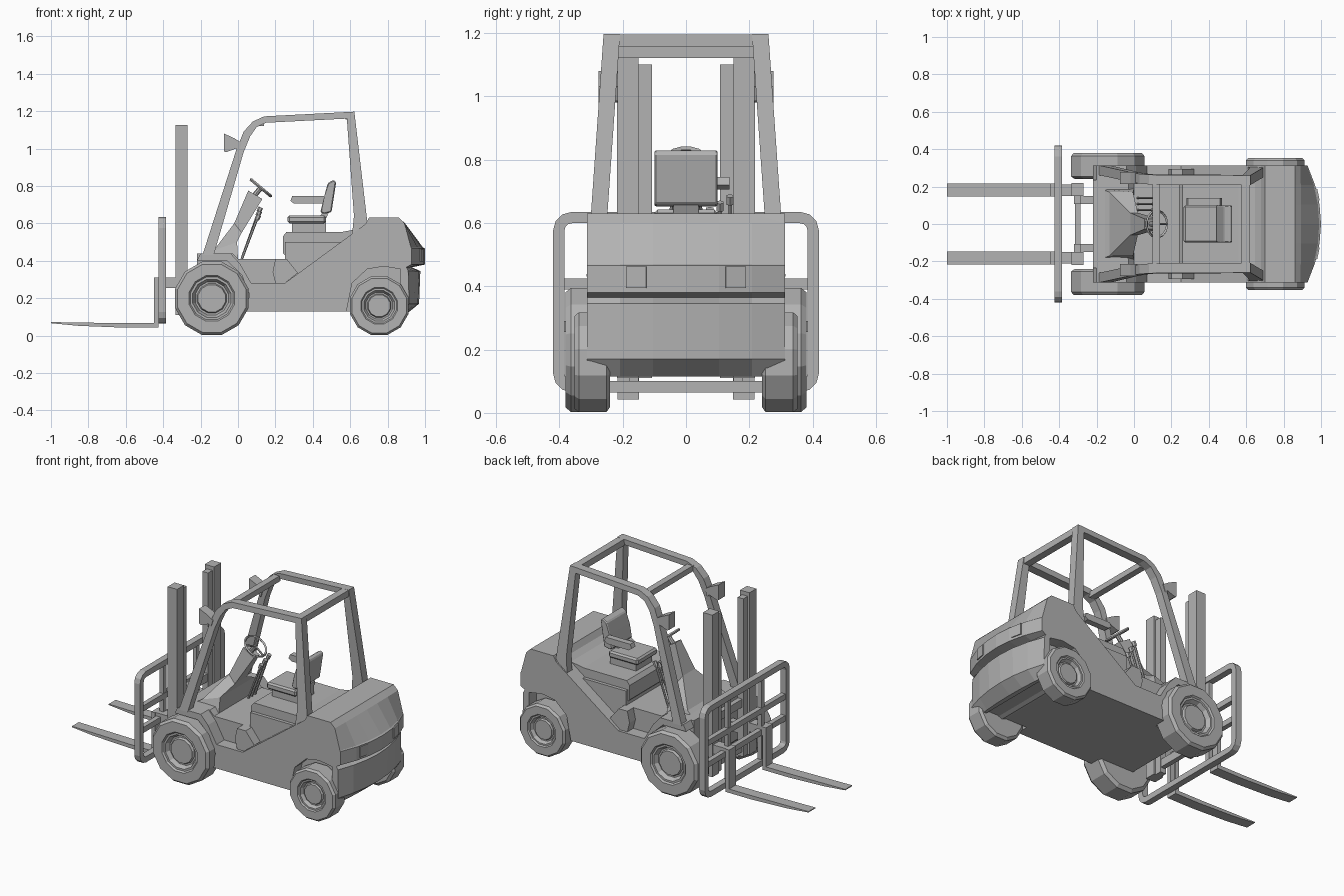
import bpy, bmesh, math
from mathutils import Vector, Matrix

if "Cube" in bpy.data.objects:
    bpy.data.objects.remove(bpy.data.objects["Cube"])

grey = bpy.data.materials.new("plain_grey")
grey.diffuse_color = (0.45, 0.45, 0.45, 1)
grey.use_nodes = True
grey.node_tree.nodes["Principled BSDF"].inputs["Base Color"].default_value = grey.diffuse_color


def finish(name, bm):
    bmesh.ops.recalc_face_normals(bm, faces=bm.faces)
    me = bpy.data.meshes.new(name)
    bm.to_mesh(me)
    bm.free()
    me.materials.append(grey)
    ob = bpy.data.objects.new(name, me)
    bpy.context.collection.objects.link(ob)
    return ob


def prism(name, pts, y0, y1, mirror=False, lean=None, bevel=0):
    """Extrude an (x, z) outline from y0 to y1; lean(z) shifts y; mirror adds the other side."""
    bm = bmesh.new()
    for s in ((1, -1) if mirror else (1,)):
        a, b = [[bm.verts.new((x, s * (y + (lean(z) if lean else 0)), z)) for x, z in pts]
                for y in (y0, y1)]
        bm.faces.new(a)
        bm.faces.new(b[::-1])
        for i in range(len(pts)):
            j = (i + 1) % len(pts)
            bm.faces.new((a[i], a[j], b[j], b[i]))
    if bevel:
        bmesh.ops.bevel(bm, geom=bm.edges[:], offset=bevel, segments=1, affect='EDGES')
    return finish(name, bm)


def box(name, x0, x1, y0, y1, z0, z1, mirror=False, bevel=0):
    return prism(name, [(x0, z0), (x1, z0), (x1, z1), (x0, z1)], y0, y1, mirror, None, bevel)


def rod(name, a, b, r, sides=8, r2=None):
    a, b = Vector(a), Vector(b)
    bm = bmesh.new()
    m = Matrix.Translation((a + b) / 2) @ (b - a).to_track_quat('Z', 'Y').to_matrix().to_4x4()
    bmesh.ops.create_cone(bm, cap_ends=True, segments=sides, radius1=r,
                          radius2=r if r2 is None else r2, depth=(b - a).length, matrix=m)
    return finish(name, bm)


def lathe(name, rings, n, centre, axis, closed=False):
    """Revolve (radius, offset along axis) rings about an axis."""
    m = Matrix.Translation(centre) @ Vector(axis).to_track_quat('Z', 'Y').to_matrix().to_4x4()
    bm = bmesh.new()
    loops = [[bm.verts.new(m @ Vector((r * math.cos(t), r * math.sin(t), h)))
              for t in [2 * math.pi * (i + .5) / n for i in range(n)]] for r, h in rings]
    count = len(loops)
    for k in range(count if closed else count - 1):
        p, q = loops[k], loops[(k + 1) % count]
        for i in range(n):
            j = (i + 1) % n
            bm.faces.new((p[i], p[j], q[j], q[i]))
    if not closed:
        bm.faces.new(loops[0])
        bm.faces.new(loops[-1])
    return finish(name, bm)


# Wheels: chamfered tyre with stepped rim and hub
def wheels(name, x, R, y0, y1):
    w = y1 - y0
    for s in (1, -1):
        rings = [(R * .9, 0), (R, w * .1), (R, w * .88), (R * .93, w), (R * .62, w),
                 (R * .58, w * .93), (R * .52, w * .93), (R * .45, w * .75), (R * .4, w * .75),
                 (R * .37, w * .85)]
        lathe(f"{name}_{'left' if s > 0 else 'right'}", rings, 12, (x, s * y0, R * .98), (0, s, 0))


wheels("front_wheel", -.14, .203, .24, .38)
wheels("rear_wheel", .755, .163, .24, .352)
rod("front_axle", (-.14, -.26, .2), (-.14, .26, .2), .05)
rod("rear_axle", (.755, -.26, .16), (.755, .26, .16), .04)

# Body sides with fenders, low step and wheel arches
prism("body_side", [(-.22, .4), (-.2, .44), (-.04, .44), (.01, .385), (.07, .28), (.25, .28),
                    (.68, .595), (.7, .63), (.86, .63), (.89, .6), (.92, .47), (.92, .38),
                    (.87, .355), (.78, .37), (.69, .355), (.61, .28), (.58, .13), (.04, .13),
                    (.062, .22), (.02, .325), (-.06, .4)], .235, .312, True)
# Inner chassis, floor and engine cover
prism("chassis", [(-.22, .16), (-.19, .13), (.86, .13), (.9, .2), (.9, .5), (.25, .5),
                  (.25, .41), (0, .41), (-.03, .44), (-.22, .44)], -.236, .236)
prism("foot_step", [(.2, .28), (.25, .28), (.32, .335), (.26, .41), (.2, .41), (.185, .34)],
      .23, .295, True)
prism("engine_cover", [(.24, .44), (.26, .42), (.7, .42), (.7, .58), (.56, .555), (.26, .555),
                       (.24, .53)], -.215, .215)
prism("rear_deck", [(.25, .28), (.68, .595), (.7, .63), (.84, .63), (.84, .4), (.5, .4)], -.24, .24)

# Counterweight: bowed rear shell, rows of (z, x at sides, x at middle)
rows = [(.63, .86, .86), (.6, .89, .893), (.47, .925, .99), (.465, .928, 1.0), (.38, .928, 1.0),
        (.365, .9, .93), (.345, .91, .975), (.17, .915, .968), (.115, .88, .9)]
ys = [-.312 + .104 * i for i in range(7)]
bm = bmesh.new()
shell = [[bm.verts.new((xm - (xm - xs) * (y / .312) ** 2, y, z)) for y in ys] for z, xs, xm in rows]
front = [[bm.verts.new((.8 if z > .37 else .87, y, z)) for y in ys] for z, _, _ in rows]
for k in range(len(rows) - 1):
    for i in range(6):
        for g in (shell, front):
            bm.faces.new((g[k][i], g[k][i + 1], g[k + 1][i + 1], g[k + 1][i]))
    for i in (0, 6):
        bm.faces.new((shell[k][i], shell[k + 1][i], front[k + 1][i], front[k][i]))
for k in (0, -1):
    for i in range(6):
        bm.faces.new((shell[k][i], shell[k][i + 1], front[k][i + 1], front[k][i]))
finish("counterweight", bm)
for s in (1, -1):
    lamp = box("rear_lamp", -.004, .004, -.032, .032, .395, .462)
    lamp.location = (.982, s * .157, 0)
    lamp.rotation_euler.z = s * .2

# Overhead guard, leaning inwards
lean = lambda z: .274 - (z - .63) * .07
prism("guard_frame", [(-.19, .43), (-.01, .99), (.03, 1.09), (.08, 1.145), (.14, 1.172),
                      (.622, 1.197), (.69, .62), (.68, .54), (.61, .54), (.62, .64),
                      (.582, 1.16), (.15, 1.138), (.1, 1.115), (.065, 1.065), (.03, .98),
                      (-.13, .43)], -.026, .026, True, lean)
box("guard_rear_bar", .575, .62, -.22, .22, 1.155, 1.195)
box("guard_front_bar", .1, .14, -.22, .22, 1.12, 1.155)
# Head lamps on the guard
prism("head_lamp", [(-.075, .985), (-.065, .98), (-.01, 1.0), (.005, .985), (.02, 1.03),
                    (-.02, 1.055), (-.075, 1.08)], .215, .277, True)

# Dashboard cowl: wide base tapering to the steering column
bm = bmesh.new()
levels = [((-.19, .42), (.0, .41), .19), ((-.13, .455), (-.005, .5), .17),
          ((-.02, .6), (.02, .55), .06), ((.055, .775), (.13, .73), .028)]
rings = [[bm.verts.new(c) for c in ((f[0], -w, f[1]), (f[0], w, f[1]), (r[0], w, r[1]), (r[0], -w, r[1]))]
         for f, r, w in levels]
for p, q in zip(rings, rings[1:]):
    for i in range(4):
        j = (i + 1) % 4
        bm.faces.new((p[i], p[j], q[j], q[i]))
bm.faces.new(rings[0])
bm.faces.new(rings[-1])
finish("dashboard", bm)

# Steering wheel
c, axis = Vector((.122, 0, .79)), Vector((.64, 0, .77))
lathe("steering_rim", [(.078, 0), (.072, .008), (.064, 0), (.072, -.008)], 16, c, axis, True)
rod("steering_column", c - axis * .06, c, .014)
for t in (90, 210, 330):
    a = math.radians(t)
    rod("steering_spoke", c, c + Vector((.77, 0, -.64)) * .07 * math.sin(a)
        + Vector((0, 1, 0)) * .07 * math.cos(a), .006, 6)

# Control levers
for i in range(3):
    y, z = .075 + .032 * i, .62 + .02 * i
    rod("lever", (.02, y, .41), (.1 + .005 * i, y, z), .007, 6)
    rod("lever_knob", (.1 + .005 * i, y, z), (.112 + .005 * i, y, z + .025), .013, 6)

# Seat
box("seat_base", .29, .47, -.08, .08, .55, .61)
box("seat_cushion", .265, .47, -.1, .1, .6, .642, bevel=.01)
prism("seat_back_support", [(.42, .61), (.46, .6), (.49, .67), (.46, .67)], -.04, .04)
prism("seat_back", [(.44, .66), (.46, .65), (.5, .66), (.525, .82), (.51, .832), (.48, .815), (.46, .74)],
      -.1, .1, bevel=.006)
prism("armrest", [(.28, .72), (.3, .705), (.45, .705), (.47, .72), (.46, .745), (.29, .745)], .1, .138)

# Mast rails
box("outer_mast", -.335, -.27, .15, .218, .11, 1.125, True)
box("inner_mast", -.322, -.283, .107, .15, .11, 1.1, True)
box("mast_bracket", -.32, -.2, .107, .15, .25, .31, True)
for z in (.14, .42):
    box("mast_cross_bar", -.315, -.285, -.16, .16, z, z + .05)

# Load backrest: rounded tubular frame with rails and uprights
bm = bmesh.new()
loops = []
for x, w in ((-.425, 0), (-.385, 0), (-.385, .036), (-.425, .036)):
    ring = []
    for sy, sz, start in ((1, 1, 0), (-1, 1, 90), (-1, -1, 180), (1, -1, 270)):
        for t in (0, 30, 60, 90):
            a = math.radians(start + t)
            ring.append(bm.verts.new((x, sy * .36 + (.06 - w) * math.cos(a),
                                      .35 + sz * .225 + (.06 - w) * math.sin(a))))
    loops.append(ring)
for k in range(4):
    p, q = loops[k], loops[(k + 1) % 4]
    for i in range(16):
        j = (i + 1) % 16
        bm.faces.new((p[i], p[j], q[j], q[i]))
finish("backrest_frame", bm)
for z in (.255, .39):
    box("backrest_rail", -.42, -.39, -.39, .39, z, z + .035)
box("backrest_upright", -.418, -.392, .15, .18, .09, .61, True)
box("carriage_link", -.44, -.33, .15, .21, .255, .31, True)

# Forks: upright shank with tapered blade
prism("fork", [(-1, .066), (-.85, .052), (-.6, .042), (-.425, .042), (-.425, .31), (-.45, .31),
               (-.45, .066), (-.6, .066), (-1, .072)], .148, .216, True)
